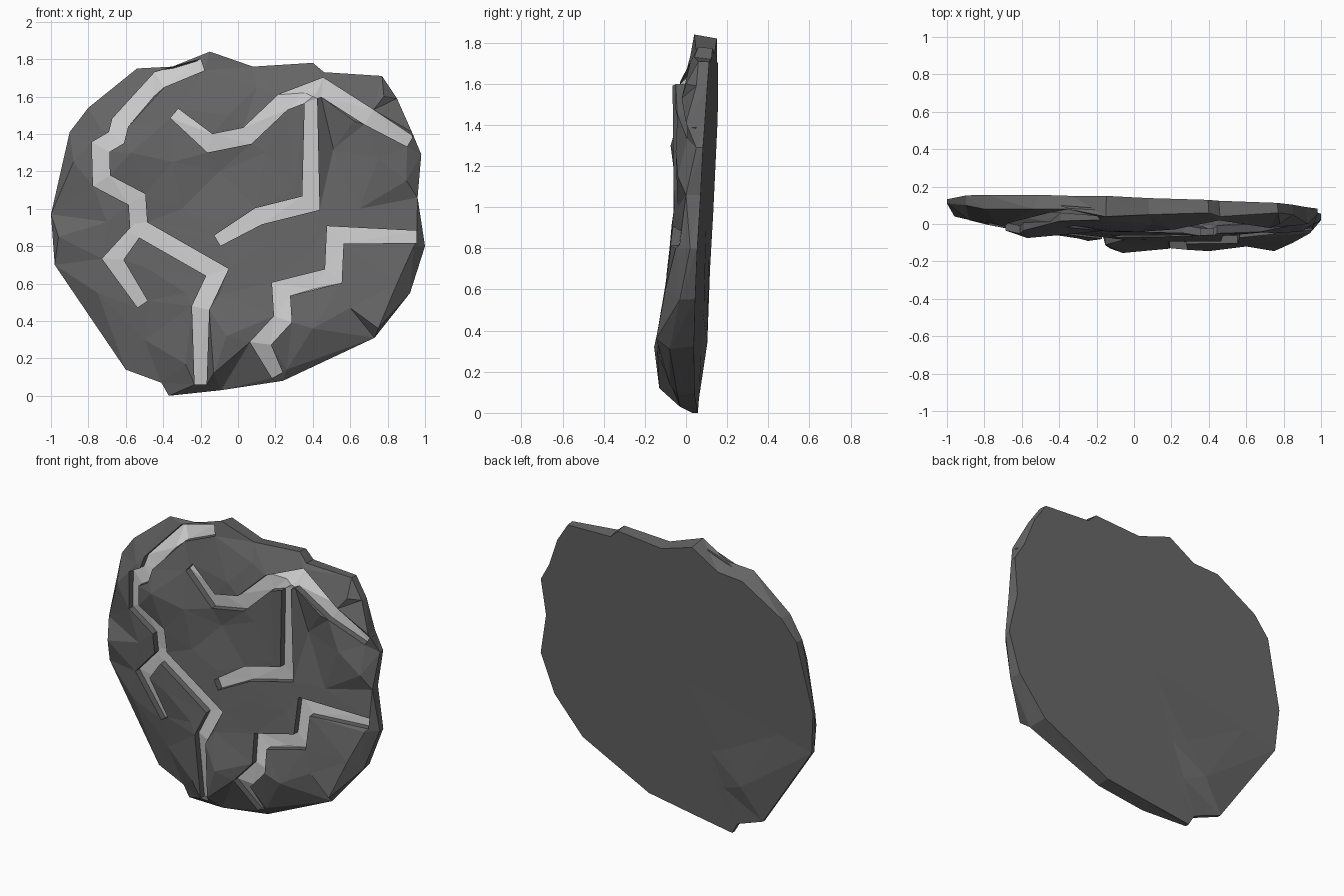
import bpy, bmesh, math
from mathutils import Vector
from mathutils.bvhtree import BVHTree
from mathutils.geometry import delaunay_2d_cdt

if "Cube" in bpy.data.objects:
    bpy.data.objects.remove(bpy.data.objects["Cube"])

# widest outline of the slab: x, z, depth y
OUTLINE = [(-.15,1.84,.04),(.08,1.76,.05),(.40,1.78,.06),(.46,1.73,.04),(.77,1.71,.06),
    (.85,1.59,.05),(.93,1.41,.0),(.98,1.29,.05),(.96,1.06,.0),(1.0,.80,.02),(.92,.55,-.03),
    (.73,.31,-.08),(.24,.08,-.04),(-.09,.03,-.03),(-.37,.0,.03),(-.41,.07,.03),(-.6,.14,.05),
    (-.98,.70,.09),(-1.0,.97,.11),(-.9,1.41,.1),(-.8,1.54,.08),(-.54,1.75,.08),(-.35,1.76,.08)]
OUTLINE.reverse()
# bumps and hollows of the front face: x, z, depth y
BUMPS = [(-.96,.85,.04),(-.88,1.25,.02),(-.75,.55,0),(-.7,.93,-.02),(-.73,1.42,0),(-.57,1.3,-.075),
    (-.5,.3,0),(-.28,.17,-.07),(-.48,.68,-.05),(-.45,1.6,-.03),(-.28,.55,-.08),(-.3,1.0,-.04),
    (-.35,1.25,-.055),(-.05,1.5,-.04),(-.1,1.2,-.02),(.15,1.3,-.05),(.1,1.65,0),(.4,1.6,-.07),
    (.62,1.47,-.05),(.78,1.6,0),(.51,1.32,-.01),(.75,1.27,-.05),(.65,1.0,-.04),(.9,1.15,-.04),
    (.3,1.1,-.06),(-.1,.92,-.06),(.13,.8,-.08),(.4,.8,-.08),(.4,.57,-.10),(.94,.80,-.05),
    (.6,.47,-.12),(.75,.36,-.145),(.4,.36,-.145),(.26,.14,-.08),(-.06,.32,-.155),(-.13,.12,-.13),
    (-.1,.54,-.095),(.85,.6,-.1),(-.34,1.52,-.01)]
# centre lines of the ore veins: x, z
VEINS = [
    [(-.19,1.77),(-.42,1.69),(-.63,1.46),(-.65,1.38),(-.735,1.33),(-.73,1.15),(-.54,1.05),
     (-.53,.90),(-.11,.66),(-.20,.47),(-.20,.06)],
    [(-.53,.90),(-.67,.73),(-.51,.49)],
    [(-.34,1.51),(-.15,1.35),(.05,1.39),(.24,1.57),(.45,1.65),(.7,1.49),(.92,1.36)],
    [(.39,1.62),(.39,1.03),(.11,.96),(-.11,.83)],
    [(.955,.85),(.52,.86),(.51,.64),(.23,.57),(.24,.41),(.12,.28),(.21,.11)]]
HALF, DEPTH = .046, .042

# faceted base surface through the known points
known = [Vector((x, y, z)) for x, z, y in OUTLINE + BUMPS]
n = len(OUTLINE)
base_tris = delaunay_2d_cdt([Vector((p.x, p.z)) for p in known], [], [list(range(n))], 1, 1e-5)
facets = BVHTree.FromPolygons([known[ids[0]] for ids in base_tris[3]], base_tris[2])


def depth(p):
    """Depth of the front surface at x, z."""
    hit = facets.ray_cast(Vector((p.x, -3, p.y)), Vector((0, 1, 0)))[0]
    return (hit or facets.find_nearest(Vector((p.x, 0, p.y)))[0]).y


def strip(path):
    """Mitred left and right edges of a vein."""
    pts = [Vector(p) for p in path]
    rows = []
    for i, p in enumerate(pts):
        a = (p - pts[i - 1]).normalized() if i else (pts[1] - p).normalized()
        b = (pts[i + 1] - p).normalized() if i < len(pts) - 1 else a
        m = Vector((-a.y - b.y, a.x + b.x)).normalized()
        c = max(.6, m.dot(Vector((-a.y, a.x))))
        w = HALF * (.7 if i in (0, len(pts) - 1) else 1) / c
        rows.append((p - m * w, p + m * w))
    return rows


def make_object(name, bm, grey):
    bmesh.ops.remove_doubles(bm, verts=bm.verts, dist=1e-4)
    bmesh.ops.recalc_face_normals(bm, faces=bm.faces)
    me = bpy.data.meshes.new(name)
    bm.to_mesh(me)
    bm.free()
    mat = bpy.data.materials.new(name)
    mat.diffuse_color = (grey, grey, grey, 1)
    mat.use_nodes = True
    mat.node_tree.nodes["Principled BSDF"].inputs["Base Color"].default_value = mat.diffuse_color
    me.materials.append(mat)
    ob = bpy.data.objects.new(name, me)
    bpy.context.collection.objects.link(ob)
    return ob


def add_face(bm, coords):
    return bm.faces.new([bm.verts.new(c) for c in coords])


# triangulate the front around the vein strips
verts = [Vector((p.x, p.z)) for p in known]
polys = [list(range(n))]
for path in VEINS:
    rows, base = strip(path), len(verts)
    for a, b in rows:
        verts += [a, b]
    for i in range(len(rows) - 1):
        k = base + 2 * i
        polys.append([k, k + 2, k + 3, k + 1])
v2, _, tris, origins, _, owners = delaunay_2d_cdt(verts, [], polys, 1, 1e-5)
front = []
for p, ids in zip(v2, origins):
    own = [i for i in ids if i < len(known)]
    front.append(known[own[0]] if own else Vector((p.x, depth(p), p.y)))
sink = Vector((0, DEPTH, 0))

rock, ore = bmesh.new(), bmesh.new()
border = {}
for tri, own in zip(tris, owners):
    if any(o > 0 for o in own):
        add_face(ore, [front[i] + sink for i in tri])
        for a, b in zip(tri, tri[1:] + tri[:1]):
            key = (min(a, b), max(a, b))
            border[key] = border.get(key, 0) + 1
    else:
        add_face(rock, [front[i] for i in tri])
# groove walls
for (a, b), count in border.items():
    if count == 1:
        add_face(rock, [front[a], front[b], front[b] + sink, front[a] + sink])


def back_point(x, z):
    """Tilted flat back with one lump low on the left."""
    lump = .04 * math.exp(-((x + .52) ** 2 + (z - .42) ** 2) / .02)
    return Vector((x, .045 - .034 * x + .055 * z + lump, z))


# rim and back, in shrinking rings
rings = [known[:n], [], [], []]
for x, z, y in OUTLINE:
    s = 1 - .3 * max(0, back_point(x, z).y - y - .04)
    if -.6 < x < -.3 and z > 1.7:
        s -= .05
    for ring, f in zip(rings[1:], (s, .75, .5)):
        ring.append(back_point(-.05 + (x + .05) * f, .93 + (z - .93) * f))
rings.append([back_point(-.05, .93)] * n)
for outer, inner in zip(rings, rings[1:]):
    for i in range(n):
        j = (i + 1) % n
        add_face(rock, [outer[i], outer[j], inner[j]])
        if inner is not rings[-1]:
            add_face(rock, [outer[i], inner[j], inner[i]])

make_object("rock_slab", rock, .13)
make_object("ore_veins", ore, .6)
